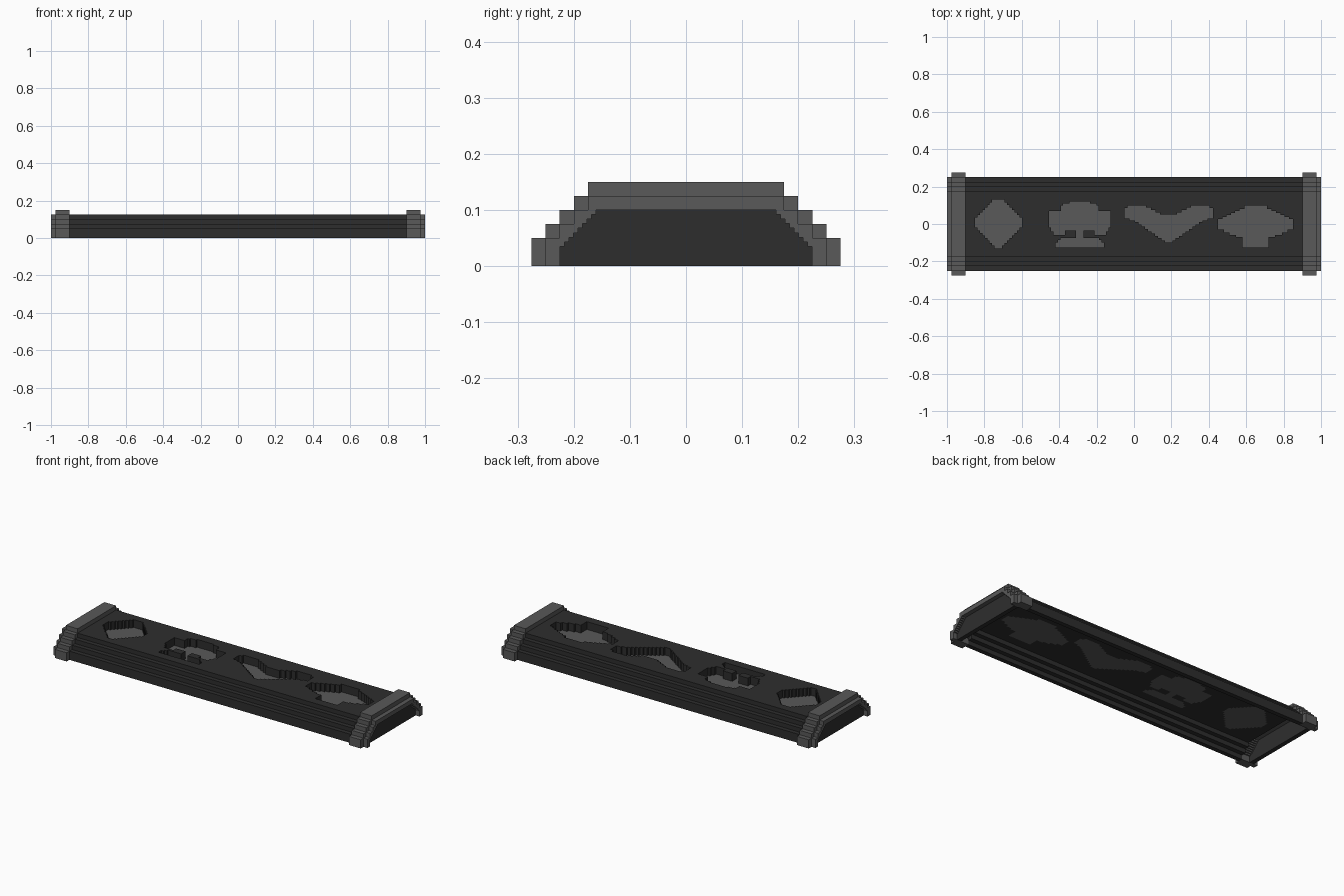
import bpy, bmesh

if "Cube" in bpy.data.objects:
    bpy.data.objects.remove(bpy.data.objects["Cube"], do_unlink=True)


def material(name, v):
    m = bpy.data.materials.new(name)
    m.use_nodes = True
    m.diffuse_color = (v, v, v, 1)
    bsdf = m.node_tree.nodes["Principled BSDF"]
    bsdf.inputs["Base Color"].default_value = (v, v, v, 1)
    bsdf.inputs["Roughness"].default_value = 0.8
    return m


DARK = material("charcoal", 0.027)
GREY = material("mid grey", 0.1)


def prism(name, pts, lo, hi, axis, mat):
    """Extrude a closed 2D outline along x (outline in y,z) or z (outline in x,y)."""
    bm = bmesh.new()
    place = (lambda p, t: (t, p[0], p[1])) if axis == "x" else (lambda p, t: (p[0], p[1], t))
    a = [bm.verts.new(place(p, lo)) for p in pts]
    b = [bm.verts.new(place(p, hi)) for p in pts]
    bm.faces.new(a)
    bm.faces.new(b[::-1])
    n = len(pts)
    for i in range(n):
        j = (i + 1) % n
        bm.faces.new((a[i], b[i], b[j], a[j]))
    bmesh.ops.recalc_face_normals(bm, faces=bm.faces)
    me = bpy.data.meshes.new(name)
    bm.to_mesh(me)
    bm.free()
    me.materials.append(mat)
    ob = bpy.data.objects.new(name, me)
    bpy.context.collection.objects.link(ob)
    return ob


def stair(path, size):
    """Turn each slanted stretch of a path into square steps."""
    out = [path[0]]
    for (x0, y0), (x1, y1) in zip(path, path[1:]):
        dx, dy = x1 - x0, y1 - y0
        if min(abs(dx), abs(dy)) < 1e-6:
            out.append((x1, y1))
            continue
        n = max(1, round(min(abs(dx), abs(dy)) / size))
        for i in range(n):
            out.append((x0 + dx * (i + 1) / n, y0 + dy * i / n))
            out.append((x0 + dx * (i + 1) / n, y0 + dy * (i + 1) / n))
    return out


def mirrored(half):
    return half + [(-x, y) for x, y in reversed(half)]


def outer_steps(y, levels):
    pts = [(y, 0)]
    for i in range(levels):
        top = 0.05 + 0.025 * i
        pts += [(y - 0.025 * i, top)]
        if i < levels - 1:
            pts += [(y - 0.025 * (i + 1), top)]
    return pts


def arch(outer, inner):
    return mirrored(outer) + [(-x, y) for x, y in inner] + inner[::-1]


# Hollow stepped body
inner = [(0.225, 0), (0.225, 0.025), (0.2, 0.025), (0.2, 0.05), (0.175, 0.05), (0.175, 0.075)]
body = prism("body", arch(outer_steps(0.25, 4), inner), -0.9, 0.9, "x", DARK)

# End trims and recessed end panels
opening = stair([(0.225, 0), (0.225, 0.035), (0.16, 0.1)], 0.0083)
for side, s in (("left", 1), ("right", -1)):
    prism(side + "_trim", arch(outer_steps(0.275, 5), opening), s * 0.9, s * 0.975, "x", GREY)
    prism(side + "_outer_trim", arch(outer_steps(0.25, 4), opening), s * 0.975, s, "x", GREY)
    prism(side + "_end_panel", mirrored(opening), s * 0.95, s * 0.975, "x", DARK)

# Card suit recesses: centre x and right half of the outline, top to bottom
suits = {
    "diamond": (-0.725, [(0.02, 0.13), (0.125, 0.02), (0.125, -0.02), (0.02, -0.13)]),
    "club": (-0.29, [(0.02, 0.12), (0.09, 0.1), (0.1, 0.07), (0.15, 0.07), (0.165, 0.03),
                     (0.165, -0.02), (0.14, -0.06), (0.09, -0.06), (0.08, -0.035),
                     (0.02, -0.035), (0.02, -0.075), (0.09, -0.075), (0.13, -0.11),
                     (0.13, -0.125)]),
    "heart": (0.185, [(0.02, 0.05), (0.12, 0.1), (0.2, 0.1), (0.237, 0.07), (0.237, 0.03),
                      (0.18, 0.01), (0.02, -0.1)]),
    "spade": (0.65, [(0.05, 0.1), (0.06, 0.08), (0.11, 0.06), (0.2, 0.015), (0.2, -0.03),
                     (0.14, -0.06), (0.07, -0.08), (0.07, -0.125)]),
}
for name, (cx, half) in suits.items():
    outline = [(cx + x, y) for x, y in mirrored(stair(half, 0.0125))]
    cutter = prism(name + "_cutter", outline, 0.06, 0.2, "z", DARK)
    cutter.hide_render = True
    mod = body.modifiers.new("cut", "BOOLEAN")
    mod.operation = "DIFFERENCE"
    mod.solver = "EXACT"
    mod.object = cutter
    bpy.context.view_layer.objects.active = body
    bpy.ops.object.modifier_apply(modifier=mod.name)
    bpy.data.objects.remove(cutter, do_unlink=True)
    prism(name + "_inlay", outline, 0.075, 0.08, "z", GREY)
